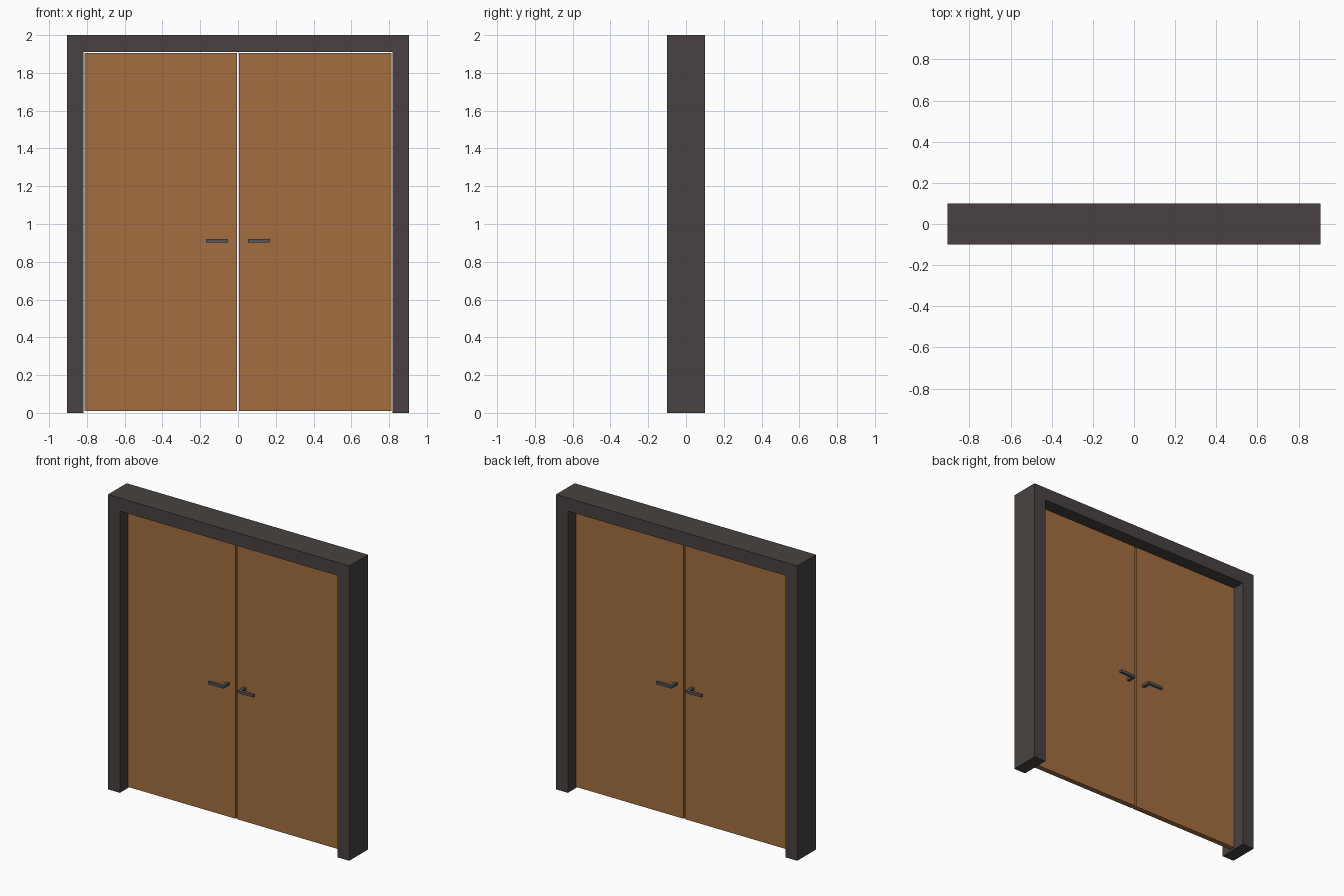
import bpy, bmesh

if "Cube" in bpy.data.objects:
    bpy.data.objects.remove(bpy.data.objects["Cube"])


def material(name, rgb):
    m = bpy.data.materials.new(name)
    m.diffuse_color = (*rgb, 1)
    m.use_nodes = True
    m.node_tree.nodes["Principled BSDF"].inputs["Base Color"].default_value = m.diffuse_color
    return m


wood = material("wood", (0.37, 0.155, 0.05))
dark = material("dark_frame", (0.065, 0.055, 0.052))
metal = material("handle_metal", (0.09, 0.095, 0.11))


def prism(name, outline, vec, mat):
    """Extrude a closed outline along vec into a solid."""
    bm = bmesh.new()
    face = bm.faces.new([bm.verts.new(p) for p in outline])
    ext = bmesh.ops.extrude_face_region(bm, geom=[face], use_keep_orig=True)
    moved = [v for v in ext["geom"] if isinstance(v, bmesh.types.BMVert)]
    bmesh.ops.translate(bm, verts=moved, vec=vec)
    bmesh.ops.recalc_face_normals(bm, faces=bm.faces[:])
    me = bpy.data.meshes.new(name)
    bm.to_mesh(me)
    bm.free()
    me.materials.append(mat)
    ob = bpy.data.objects.new(name, me)
    bpy.context.collection.objects.link(ob)
    return ob


W, IN, TOP, HEAD, D = 0.906, 0.817, 2.0, 1.911, 0.1
T = 0.018        # half thickness of a leaf

# Door frame: two jambs and the header in one U shape
prism("door_frame",
      [(x, -D, z) for x, z in [(-W, 0), (-IN, 0), (-IN, HEAD), (IN, HEAD),
                               (IN, 0), (W, 0), (W, TOP), (-W, TOP)]],
      (0, 2 * D, 0), dark)

for s, side in ((-1, "left"), (1, "right")):
    # Door leaf, with a thin gap all round
    a, b = s * 0.005, s * 0.812
    prism(f"{side}_door_leaf",
          [(a, -T, 0.01), (b, -T, 0.01), (b, -T, 1.906), (a, -T, 1.906)],
          (0, 2 * T, 0), wood)
    # L-shaped lever handle on both faces
    for f, face in ((-1, "front"), (1, "back")):
        plan = [(0.053, T), (0.053, 0.08), (0.17, 0.08),
                (0.17, 0.062), (0.073, 0.062), (0.073, T)]
        prism(f"{side}_{face}_handle",
              [(s * x, f * y, 0.903) for x, y in plan], (0, 0, 0.018), metal)
